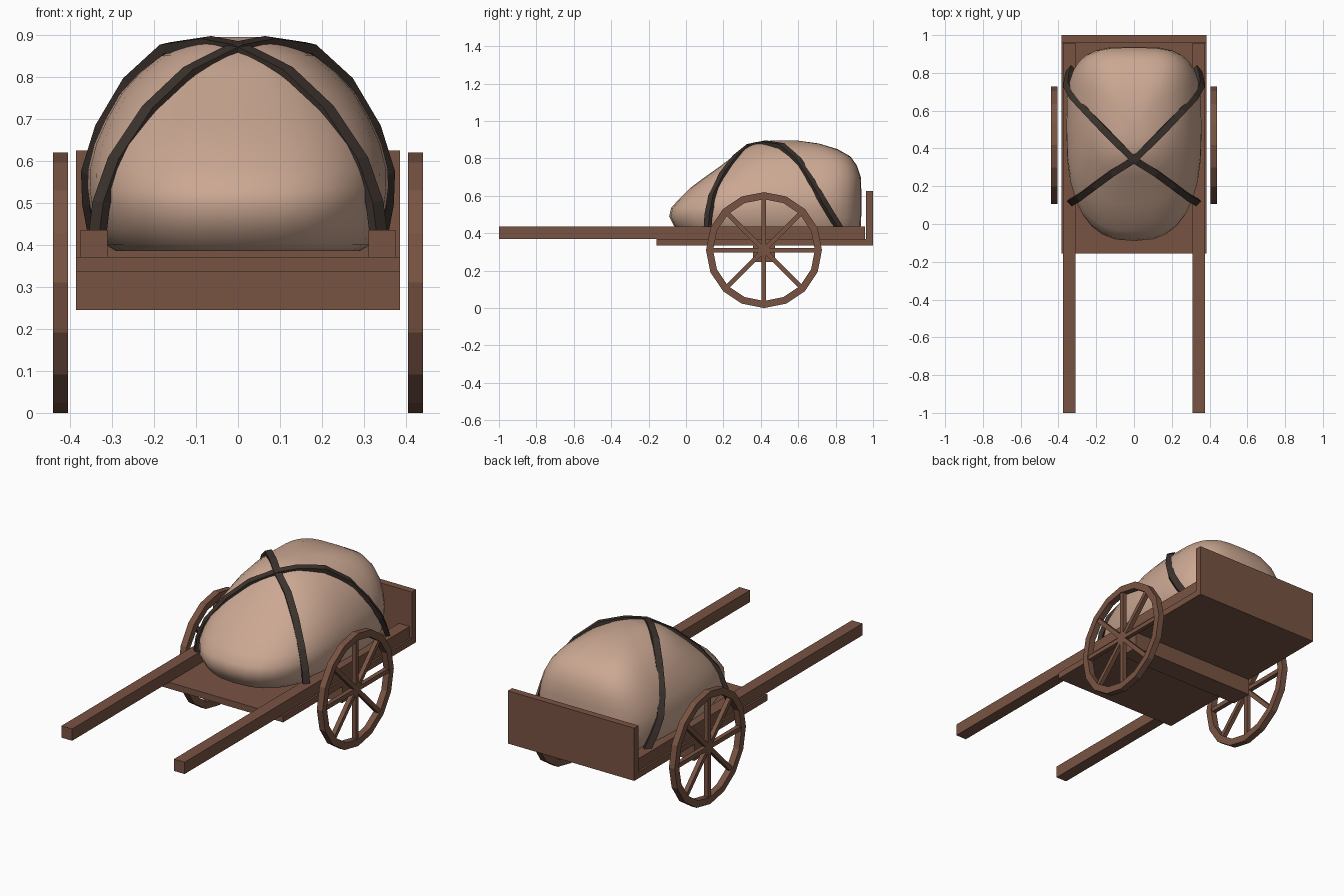
import bpy, bmesh, math
from mathutils import Vector, Matrix

if "Cube" in bpy.data.objects:
    bpy.data.objects.remove(bpy.data.objects["Cube"])


def material(name, rgb):
    m = bpy.data.materials.new(name)
    m.diffuse_color = (*rgb, 1)
    m.use_nodes = True
    m.node_tree.nodes["Principled BSDF"].inputs["Base Color"].default_value = m.diffuse_color
    return m


WOOD = material("brown wood", (0.19, 0.088, 0.056))
CLOTH = material("tan cloth", (0.60, 0.39, 0.29))
STRAP = material("dark strap", (0.045, 0.032, 0.026))


def finish(name, bm, mat, smooth=False):
    bmesh.ops.recalc_face_normals(bm, faces=bm.faces)
    me = bpy.data.meshes.new(name)
    bm.to_mesh(me)
    bm.free()
    me.materials.append(mat)
    for p in me.polygons:
        p.use_smooth = smooth
    ob = bpy.data.objects.new(name, me)
    bpy.context.collection.objects.link(ob)
    return ob


def add_box(bm, lo, hi, turn=Matrix()):
    lo, hi = Vector(lo), Vector(hi)
    m = turn @ Matrix.Translation((lo + hi) / 2) @ Matrix.Diagonal((*(hi - lo), 1))
    bmesh.ops.create_cube(bm, size=1, matrix=m)


def box(name, lo, hi):
    bm = bmesh.new()
    add_box(bm, lo, hi)
    return finish(name, bm, WOOD)


def loft(bm, rings, closed=False):
    """Skin a list of equal-sized point rings; cap the ends unless closed."""
    vs = [[bm.verts.new(p) for p in r] for r in rings]
    n = len(vs[0])
    pairs = list(zip(vs, vs[1:])) + ([(vs[-1], vs[0])] if closed else [])
    for a, b in pairs:
        for i in range(n):
            j = (i + 1) % n
            bm.faces.new((a[i], a[j], b[j], b[i]))
    if not closed:
        bm.faces.new(vs[0])
        bm.faces.new(vs[-1])


# cart bed
box("deck", (-0.385, -0.157, 0.335), (0.385, 1.0, 0.37))
box("back_board", (-0.385, 0.962, 0.37), (0.385, 1.0, 0.625))
box("axle_beam", (-0.385, 0.357, 0.245), (0.385, 0.477, 0.335))

# pulling shafts and wheels, one per side
HUB_Y, HUB_Z, R_OUT, R_IN = 0.417, 0.31, 0.31, 0.272
for side, s in (("left", -1), ("right", 1)):
    xs = sorted((s * 0.31, s * 0.375))
    box(side + "_shaft", (xs[0], -1.0, 0.37), (xs[1], 0.957, 0.435))

    bm = bmesh.new()
    rings = []
    for i in range(16):
        a = math.tau * i / 16
        rings.append([(s * x, HUB_Y + r * math.cos(a), HUB_Z + r * math.sin(a))
                      for x, r in ((0.405, R_IN), (0.405, R_OUT), (0.44, R_OUT), (0.44, R_IN))])
    loft(bm, rings, closed=True)
    finish(side + "_wheel_rim", bm, WOOD)

    bm = bmesh.new()
    for i in range(4):
        turn = Matrix.Translation((s * 0.4225, HUB_Y, HUB_Z)) @ Matrix.Rotation(math.pi * i / 4, 4, 'X')
        add_box(bm, (-0.012, -0.012, -0.28), (0.012, 0.012, 0.28), turn)
    finish(side + "_wheel_spokes", bm, WOOD)

# sack: stacked outlines (height, front y, back y, half width), rounder in front
LAYERS = [(0.385, 0.0, 0.90, 0.29), (0.40, -0.03, 0.92, 0.315), (0.44, -0.065, 0.935, 0.338),
          (0.49, -0.09, 0.937, 0.352), (0.535, -0.08, 0.938, 0.358), (0.58, -0.04, 0.938, 0.357),
          (0.64, 0.02, 0.937, 0.342), (0.70, 0.10, 0.935, 0.315), (0.76, 0.185, 0.915, 0.28),
          (0.81, 0.25, 0.88, 0.235), (0.85, 0.305, 0.81, 0.185), (0.88, 0.37, 0.71, 0.115),
          (0.895, 0.45, 0.60, 0.05)]
bm = bmesh.new()
rings = []
for z, y0, y1, w in LAYERS:
    mid = y0 + (y1 - y0) * 0.57
    ring = []
    for i in range(32):
        a = math.tau * i / 32
        c, sn = math.cos(a), math.sin(a)
        front = sn < 0
        e = 2 / (2.6 if front else 3.4)
        d = (mid - y0) if front else (y1 - mid)
        ring.append((w * math.copysign(abs(c) ** e, c),
                     mid + d * math.copysign(abs(sn) ** e, sn), z))
    rings.append(ring)
loft(bm, rings)
finish("sack", bm, CLOTH, smooth=True)

# two crossed straps over the sack
PATH = [(-0.335, 0.115, 0.42), (-0.325, 0.12, 0.50), (-0.29, 0.14, 0.60), (-0.21, 0.20, 0.72),
        (-0.115, 0.27, 0.81), (0, 0.342, 0.868), (0.075, 0.415, 0.882), (0.17, 0.51, 0.868),
        (0.255, 0.60, 0.79), (0.32, 0.67, 0.68), (0.353, 0.73, 0.575), (0.35, 0.775, 0.50),
        (0.335, 0.825, 0.42)]
for name, s in (("strap_a", 1), ("strap_b", -1)):
    pts = [Vector((s * x, y, z)) for x, y, z in PATH]
    bm = bmesh.new()
    rings = []
    for i, p in enumerate(pts):
        t = (pts[min(i + 1, len(pts) - 1)] - pts[max(i - 1, 0)]).normalized()
        out = p - Vector((0, 0.45, 0.42))
        out = (out - t * out.dot(t)).normalized()
        across = t.cross(out) * 0.018
        out *= 0.012
        rings.append([p + across + out, p - across + out, p - across - out, p + across - out])
    loft(bm, rings)
    finish(name, bm, STRAP)
